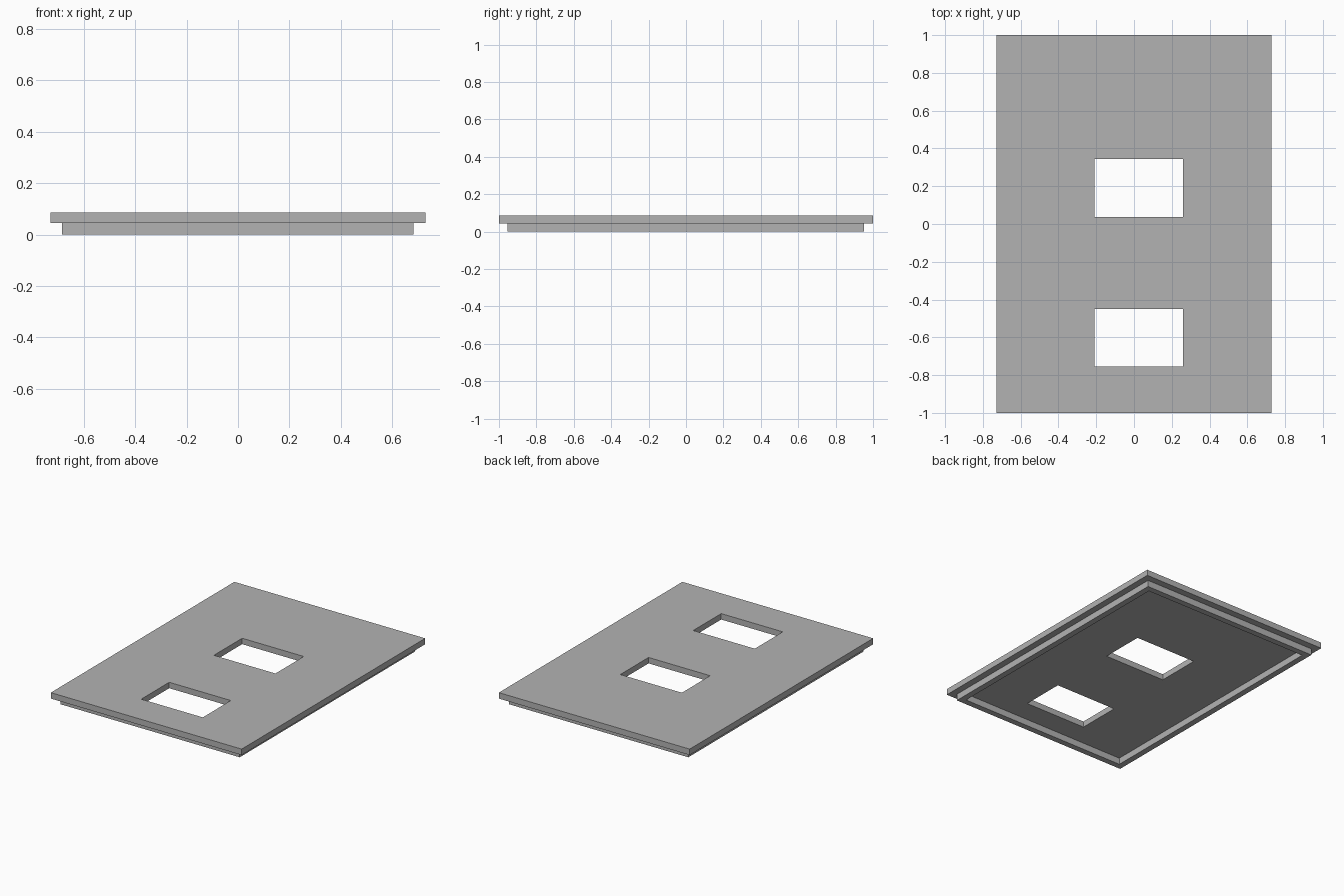
import bpy
import bmesh
from mathutils import Vector

cube = bpy.data.objects.get("Cube")
if cube:
    bpy.data.objects.remove(cube, do_unlink=True)

grey = bpy.data.materials.new("light grey")
grey.use_nodes = True
colour = (0.45, 0.45, 0.45, 1)
grey.diffuse_color = colour
grey.node_tree.nodes["Principled BSDF"].inputs["Base Color"].default_value = colour


def slab_with_openings(name, xs, ys, openings, bottom, top):
    """Slab laid out on a grid of cells, leaving out the cells listed as openings."""
    bm = bmesh.new()
    verts = [[bm.verts.new((x, y, bottom)) for y in ys] for x in xs]
    for i in range(len(xs) - 1):
        for j in range(len(ys) - 1):
            if (i, j) not in openings:
                bm.faces.new((verts[i][j], verts[i + 1][j],
                              verts[i + 1][j + 1], verts[i][j + 1]))
    sheet = bm.faces[:]
    raised = bmesh.ops.extrude_face_region(bm, geom=sheet, use_keep_orig=True)
    moved = [g for g in raised["geom"] if isinstance(g, bmesh.types.BMVert)]
    bmesh.ops.translate(bm, verts=moved, vec=Vector((0, 0, top - bottom)))
    bmesh.ops.recalc_face_normals(bm, faces=bm.faces[:])
    mesh = bpy.data.meshes.new(name)
    bm.to_mesh(mesh)
    bm.free()
    mesh.materials.append(grey)
    obj = bpy.data.objects.new(name, mesh)
    bpy.context.collection.objects.link(obj)
    return obj


PLATE_BOTTOM, PLATE_TOP = 0.045, 0.086
RIM = 0.042

# Cover plate with two rectangular windows
slab_with_openings("cover_plate",
                   (-0.728, -0.21, 0.26, 0.728),
                   (-1, -0.755, -0.45, 0.037, 0.345, 1),
                   {(1, 1), (1, 3)}, PLATE_BOTTOM, PLATE_TOP)

# Inset locating rim underneath
left, right, front, back = -0.685, 0.682, -0.955, 0.953
slab_with_openings("locating_rim",
                   (left, left + RIM, right - RIM, right),
                   (front, front + RIM, back - RIM, back),
                   {(1, 1)}, 0, PLATE_BOTTOM)
